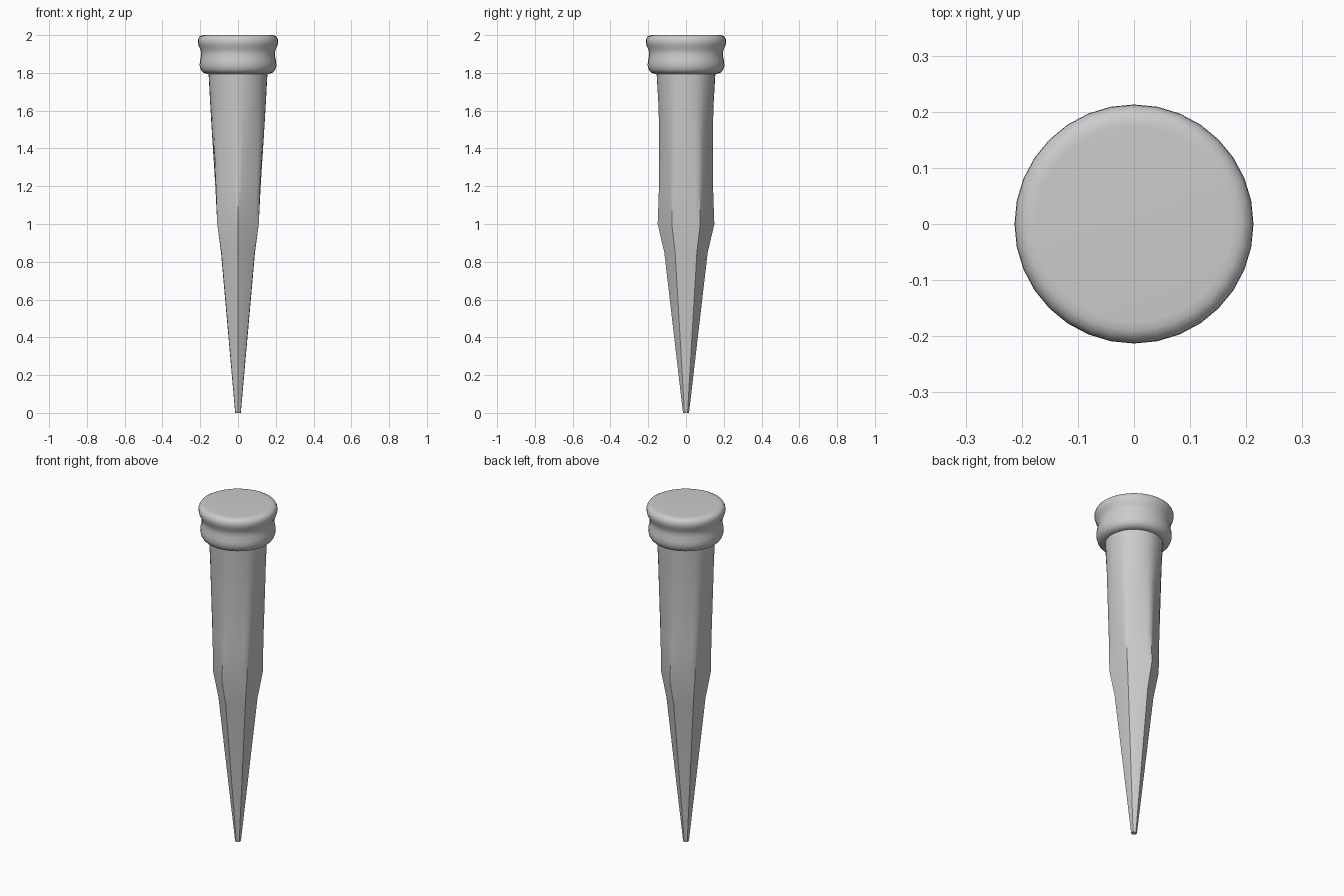
import bpy, bmesh
from math import sin, cos, pi

if "Cube" in bpy.data.objects:
    bpy.data.objects.remove(bpy.data.objects["Cube"])

SIDES = 36
HEX = [(0, -1), (1, -.5), (1, .5), (0, 1), (-1, .5), (-1, -.5)]


def loft(name, rings, angle):
    """Skin a stack of closed rings and cap both ends."""
    bm = bmesh.new()
    loops = [[bm.verts.new(p) for p in ring] for ring in rings]
    n = len(loops[0])
    for a, b in zip(loops, loops[1:]):
        for i in range(n):
            j = (i + 1) % n
            bm.faces.new((a[i], a[j], b[j], b[i]))
    bm.faces.new(loops[0][::-1])
    bm.faces.new(loops[-1])
    mesh = bpy.data.meshes.new(name)
    bm.to_mesh(mesh)
    bm.free()
    ob = bpy.data.objects.new(name, mesh)
    bpy.context.collection.objects.link(ob)
    bpy.ops.object.select_all(action='DESELECT')
    bpy.context.view_layer.objects.active = ob
    ob.select_set(True)
    bpy.ops.object.shade_smooth_by_angle(angle=angle)
    return ob


def circle(r, z, n=32):
    return [(r * sin(2 * pi * i / n), -r * cos(2 * pi * i / n), z) for i in range(n)]


def section(z, rx, ry, blend):
    """Oval (blend 0) morphing into a hexagon (blend 1), pointed front and back."""
    ring = []
    per = SIDES // 6
    for i in range(SIDES):
        a = 2 * pi * i / SIDES
        k, f = i // per, (i % per) / per
        p, q = HEX[k], HEX[(k + 1) % 6]
        hx, hy = p[0] + (q[0] - p[0]) * f, p[1] + (q[1] - p[1]) * f
        ring.append((rx * (hx * blend + sin(a) * (1 - blend)),
                     ry * (hy * blend - cos(a) * (1 - blend)), z))
    return ring


# Shaft: round under the head, hexagonal in the middle, tapering to a blunt tip
shaft = [(0, .015, .016, .3), (.85, .09, .115, .85), (1.0, .11, .15, 1),
         (1.2, .12, .143, .8), (1.5, .139, .142, .4), (1.65, .148, .147, .15),
         (1.82, .157, .157, 0)]
loft("spike_shaft", [section(*s) for s in shaft], 0.7)

# Head: turned cap with two rounded lips and a waist
head = [(.165, 1.795), (.185, 1.802), (.197, 1.817), (.203, 1.838), (.202, 1.86),
        (.197, 1.885), (.195, 1.905), (.199, 1.925), (.209, 1.945), (.213, 1.962),
        (.212, 1.978), (.204, 1.992), (.190, 1.999), (.175, 2.0)]
loft("spike_head", [circle(r, z) for r, z in head], 0.9)
